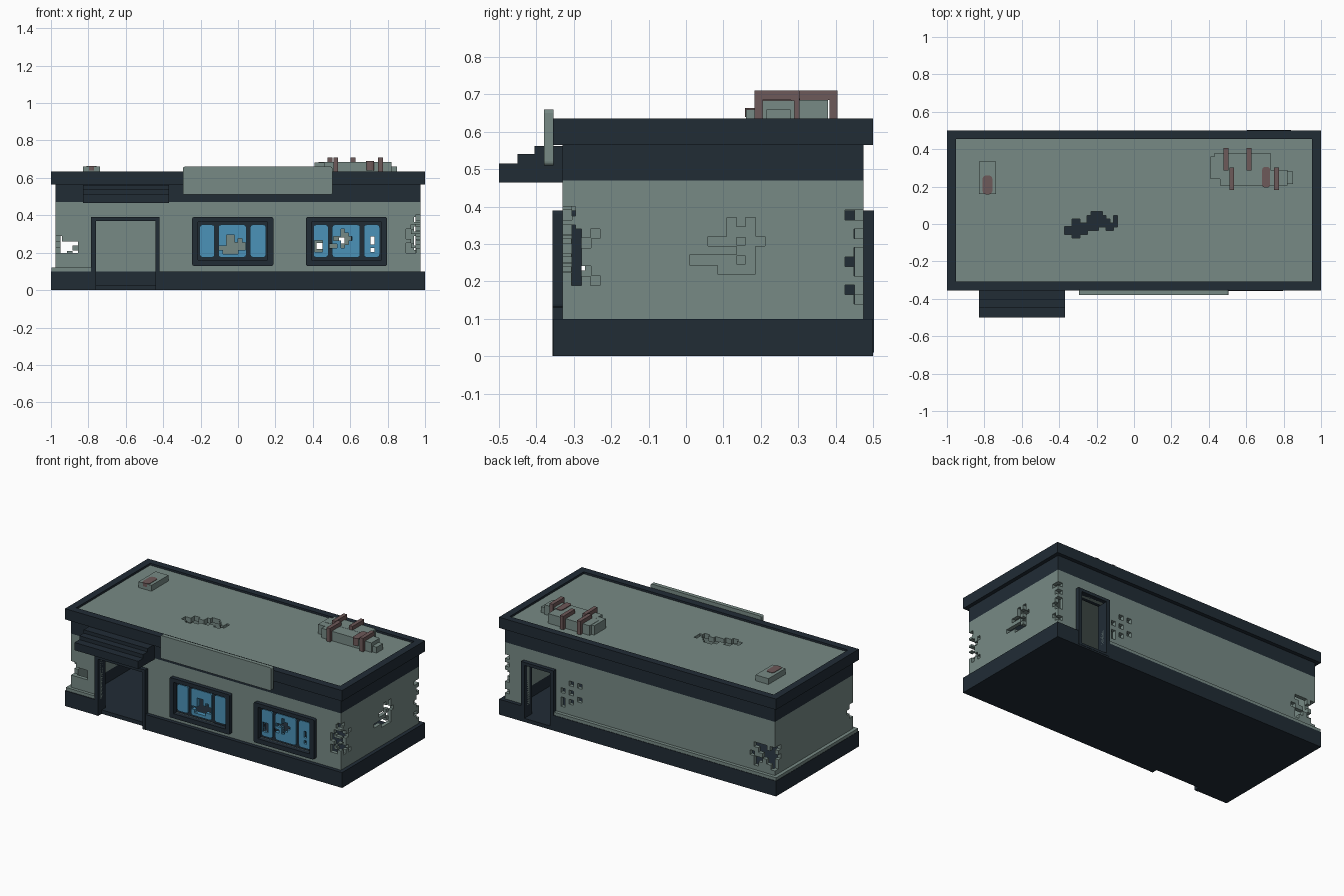
import bpy, bmesh

if "Cube" in bpy.data.objects:
    bpy.data.objects.remove(bpy.data.objects["Cube"], do_unlink=True)


def material(name, rgb):
    m = bpy.data.materials.new(name)
    m.use_nodes = True
    m.diffuse_color = (*rgb, 1)
    m.node_tree.nodes["Principled BSDF"].inputs["Base Color"].default_value = (*rgb, 1)
    return m


GREY = material("weathered grey", (.185, .255, .235))
DARK = material("dark navy", (.015, .025, .036))
BLUE = material("window blue", (.07, .29, .48))
RUST = material("rust brown", (.155, .10, .10))


def add_box(bm, b):
    x0, x1, y0, y1, z0, z1 = b
    v = [bm.verts.new((x, y, z)) for z in (z0, z1)
         for x, y in ((x0, y0), (x1, y0), (x1, y1), (x0, y1))]
    for f in ((3, 2, 1, 0), (4, 5, 6, 7), (0, 1, 5, 4), (1, 2, 6, 5), (2, 3, 7, 6), (3, 0, 4, 7)):
        bm.faces.new([v[i] for i in f])


def boxes(name, bounds, mat, round_axis=None, radius=.015):
    """One object made of boxes; edges along round_axis may be rounded."""
    bm = bmesh.new()
    for b in bounds:
        add_box(bm, b)
    if round_axis is not None:
        edges = [e for e in bm.edges
                 if abs((e.verts[0].co - e.verts[1].co).normalized()[round_axis]) > .9]
        bmesh.ops.bevel(bm, geom=edges, offset=radius, segments=3, profile=.5, affect='EDGES')
    me = bpy.data.meshes.new(name)
    bm.to_mesh(me)
    bm.free()
    if mat:
        me.materials.append(mat)
    ob = bpy.data.objects.new(name, me)
    bpy.context.scene.collection.objects.link(ob)
    return ob


def cut(ob, bounds):
    """Carve boxes out of an object and bake the result."""
    cutter = boxes("cutter", bounds, None)
    cutter.hide_render = True
    mod = ob.modifiers.new("carve", 'BOOLEAN')
    mod.operation, mod.solver, mod.object = 'DIFFERENCE', 'EXACT', cutter
    mod.use_self = True
    bpy.context.view_layer.update()
    me = bpy.data.meshes.new_from_object(ob.evaluated_get(bpy.context.evaluated_depsgraph_get()))
    ob.modifiers.clear()
    ob.data = me
    bpy.data.objects.remove(cutter, do_unlink=True)


def damage(axis, u, v, cell, depth, rows):
    """Blocky holes: each run of # becomes a box through the surface facing axis."""
    out, e = [], .0006
    for r, row in enumerate(rows):
        c = 0
        while c < len(row):
            n = c
            while n < len(row) and row[n] == "#":
                n += 1
            if n > c:
                us = (u + c * cell - e, u + n * cell + e)
                vs = (v - (r + 1) * cell - e, v - r * cell + e)
                out.append({'x': (*depth, *us, *vs), 'y': (*us, *depth, *vs),
                            'z': (*us, *vs, *depth)}[axis])
            c = n + 1
    return out


# Shell: plinth, walls, upper band, cornice and roof
ROOM = (-.95, .95, -.305, .45)
FRONT_DOOR = (-.76, -.44, -.5, -.27)
BACK_DOOR = (.63, .815, .4, .6)
plinth = boxes("plinth", [(-1, 1, -.355, .5, 0, .1)], DARK)
cut(plinth, [(*ROOM, .025, .2)])
cut(plinth, [(*FRONT_DOOR[:3], -.32, -.1, .2)])
cut(plinth, [(*FRONT_DOOR, .025, .2)])
cut(plinth, [(*BACK_DOOR, .025, .2)])

walls = boxes("walls", [(-.975, .975, -.33, .475, .1, .47)], GREY)
cut(walls, [(*ROOM, 0, .6)])
cut(walls, [(*FRONT_DOOR, 0, .37)])
cut(walls, [(*BACK_DOOR, 0, .37)])
WINDOWS = (-.028, .58)
cut(walls, [(x - .19, x + .19, -.5, -.27, .16, .365) for x in WINDOWS])

band = boxes("upper_band", [(-.975, .975, -.33, .475, .47, .57)], DARK)
cut(band, [(*ROOM, .4, .7)])
cornice = boxes("cornice", [(-1, 1, -.355, .5, .565, .635)], DARK)
cut(cornice, [(-.953, .953, -.307, .455, .5, .7)])
roof = boxes("roof", [(-.96, .96, -.315, .46, .59, .622)], GREY)
cut(roof, damage('z', -.37, .065, .02, (.5, .7), [
    ".......###....",
    "......#####..#",
    "..##..######.#",
    "..############",
    "#########..##.",
    "######........",
    "..##.........."]))

# Broken masonry on the walls
right, front, back, left = (.94, 1.1), (-.4, -.295), (.44, .6), (-1.1, -.94)
cut(walls, damage('x', .01, .37, .025, right, [
    "....#.#.",
    "....###.",
    "..###.##",
    ".....##.",
    "#####.#.",
    "...####."]))
cut(walls, damage('x', -.33, .39, .025, right, [
    "#...", "....", "##.#", ".##.", ".#..", "##..", ".##.", ".#.#"]))
cut(walls, damage('x', .425, .39, .025, right, [
    "##", "..", ".#", "..", ".#", "##", ".#", "..", "#.", ".#"]))
cut(walls, damage('y', .9, .40, .025, front, [
    "..#", "...", ".##", "#..", "###", ".#.", "#.#", "##."]))
cut(walls, damage('y', -.975, .29, .03, front, ["#...", "####", "####"]))
cut(walls, damage('x', -.33, .29, .03, left, ["#.", "##", "#."]))
cut(walls, damage('y', .42, .34, .03, back, [
    "#.#..", ".....", "..#.#", "#....", "..#.#", "....#"]))
cut(walls, damage('y', -.975, .30, .03, back, [
    "#.###.", "####..", ".##..#", "##.##.", "#...#."]))
cut(walls, damage('x', .415, .30, .03, left, ["##", ".#", "##", ".#"]))

# Low ledge on top of the plinth
boxes("wall_ledge", [(-.998, -.785, -.35, -.33, .1, .12),
                     (-.998, -.975, -.35, .497, .1, .12),
                     (-.998, .605, .475, .497, .1, .12)], GREY)

# Door frames
frame = boxes("front_door_frame", [(-.785, -.42, -.357, -.28, 0, .39)], DARK)
cut(frame, [(*FRONT_DOOR, -.1, .37)])
frame = boxes("back_door_frame", [(.605, .84, .425, .502, .01, .39)], DARK)
cut(frame, [(.63, .815, .4, .6, .025, .37)])

# Windows: deep frame, backing plate with mullions, three rounded panes, broken holes
through = (-.4, -.25)
BROKEN = (
    damage('y', -.1, .295, .02, through, [
        "..##...", "..##.#.", "..#####", "#######", ".####.."]),
    damage('y', .41, .325, .02, through, [
        ".......#.........",
        ".......##........",
        ".....#####.....#.",
        "##.....##......#.",
        "##..##.#.........",
        "##.............#."]))
for x, side, holes in zip(WINDOWS, ("left", "right"), BROKEN):
    frame = boxes(side + "_window_frame", [(x - .217, x + .217, -.357, -.28, .13, .39)],
                  DARK, 1, .008)
    cut(frame, [(x - .187, x + .187, -.5, -.2, .16, .365)])
    plate = boxes(side + "_window_mullions", [(x - .19, x + .19, -.325, -.312, .155, .37)], DARK)
    cut(plate, holes)
    panes = boxes(side + "_window_panes", [(x + a, x + b, -.335, -.306, .175, .35)
                  for a, b in ((-.177, -.097), (-.077, .073), (.093, .178))], BLUE, 1)
    cut(panes, holes)

# Stepped awning over the front door and blank sign board
boxes("awning", [(-.83, -.37, y, -.32, .465, z)
                 for y, z in ((-.5, .515), (-.45, .54), (-.405, .562))], DARK)
boxes("sign_board", [(-.295, .505, -.38, -.354, .51, .66)], GREY, 1, .01)

# Rooftop vent with a rust patch
boxes("roof_vent", [(-.83, -.737, .16, .335, .61, .66)], GREY)
boxes("vent_rust_patch", [(-.81, -.757, .158, .26, .64, .663)], RUST, 2, .02)

# Rooftop ducts with straps
boxes("roof_ducts", [(.43, .73, .285, .38, .61, .685),
                     (.41, .47, .24, .36, .61, .683),
                     (.46, .82, .205, .29, .61, .684),
                     (.81, .85, .215, .28, .61, .66)], GREY)
for x, y in ((.492, .285), (.615, .285), (.522, .183), (.762, .183)):
    a, b = x - .0125, x + .0125
    boxes("duct_strap", [(a, b, y, y + .12, .685, .71),
                         (a, b, y, y + .022, .61, .69),
                         (a, b, y + .098, y + .12, .61, .69)], RUST)
boxes("duct_rust_patch", [(.685, .728, .195, .305, .64, .689)], RUST, 2, .015)
